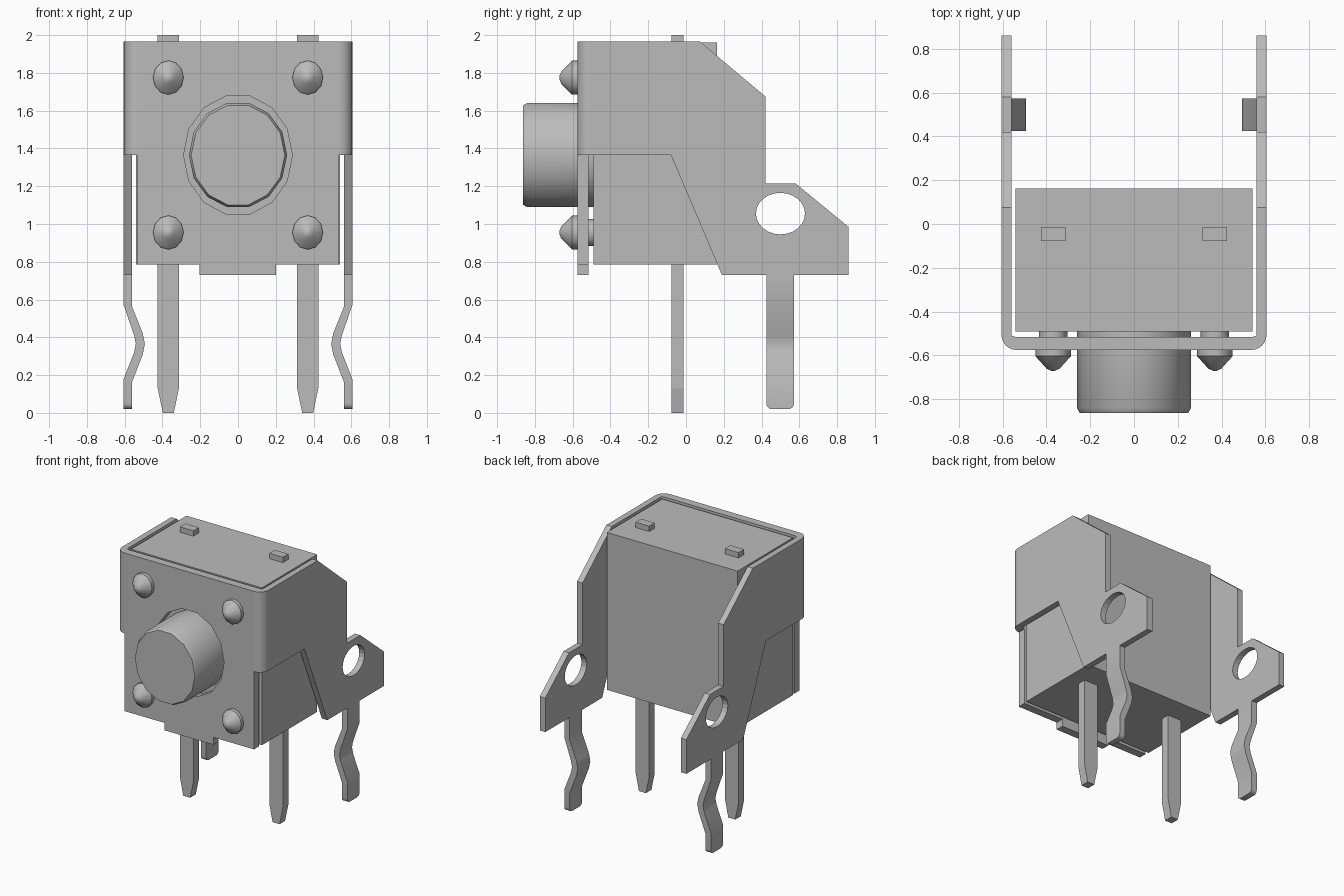
import bpy, bmesh, math
from mathutils import Vector

cube = bpy.data.objects.get("Cube")
if cube:
    bpy.data.objects.remove(cube, do_unlink=True)

grey = bpy.data.materials.new("plain grey")
grey.use_nodes = True
grey.diffuse_color = (0.5, 0.5, 0.5, 1)
grey.node_tree.nodes["Principled BSDF"].inputs["Base Color"].default_value = (0.5, 0.5, 0.5, 1)


def finish(name, bm, mirror=False, smooth=False):
    """Turn a bmesh into a named object."""
    bmesh.ops.recalc_face_normals(bm, faces=bm.faces)
    mesh = bpy.data.meshes.new(name)
    bm.to_mesh(mesh)
    bm.free()
    mesh.materials.append(grey)
    obj = bpy.data.objects.new(name, mesh)
    bpy.context.collection.objects.link(obj)
    if mirror:
        obj.modifiers.new("Mirror", 'MIRROR').use_mirror_merge = False
    if smooth:
        bpy.ops.object.select_all(action='DESELECT')
        obj.select_set(True)
        bpy.context.view_layer.objects.active = obj
        bpy.ops.object.shade_smooth_by_angle(angle=math.radians(35))
    return obj


def prism(loops, axis, start, end):
    """Extrude an outline (with optional holes) along an axis."""
    bm = bmesh.new()
    for loop in loops:
        verts = []
        for p in loop:
            co = list(p)
            co.insert(axis, start)
            verts.append(bm.verts.new(co))
        for i, v in enumerate(verts):
            bm.edges.new((v, verts[i - 1]))
    if len(loops) > 1:
        bmesh.ops.triangle_fill(bm, edges=bm.edges[:], use_beauty=True)
    else:
        bm.faces.new(bm.verts[:])
    res = bmesh.ops.extrude_face_region(bm, geom=bm.faces[:], use_keep_orig=True)
    move = Vector((0, 0, 0))
    move[axis] = end - start
    bmesh.ops.translate(bm, vec=move,
                        verts=[g for g in res["geom"] if isinstance(g, bmesh.types.BMVert)])
    return bm


def ellipse(cx, cy, rx, ry, n):
    return [(cx + rx * math.cos(math.tau * i / n), cy + ry * math.sin(math.tau * i / n))
            for i in range(n)]


def turned(cx, cz, rings, n):
    """Loft elliptical rings (y, rx, rz) along y and cap both ends."""
    bm = bmesh.new()
    rows = [[bm.verts.new((x, y, z)) for x, z in ellipse(cx, cz, rx, rz, n)]
            for y, rx, rz in rings]
    for a, b in zip(rows, rows[1:]):
        for i in range(n):
            bm.faces.new((a[i - 1], a[i], b[i], b[i - 1]))
    bm.faces.new(rows[0])
    bm.faces.new(rows[-1])
    return bm


TOP, BAND, BOTTOM, TAB = 1.965, 1.365, 0.785, 0.73

# Housing block
block = [(-0.54, -0.49), (0.54, -0.49), (0.54, 0.163), (-0.54, 0.163)]
finish("housing", prism([block], 2, BOTTOM, 1.96))

# Front of the metal cover, with button hole and lower tab
front = [(-0.535, TOP), (0.535, TOP), (0.535, BOTTOM), (0.2, BOTTOM), (0.2, TAB),
         (-0.205, TAB), (-0.205, BOTTOM), (-0.535, BOTTOM)]
finish("cover_front", prism([front, ellipse(0, BAND, 0.288, 0.32, 14)], 1, -0.575, -0.515))

# Rounded corners of the cover
arc = [math.radians(15 * i) for i in range(7)]
outer = [(0.535 + 0.07 * math.cos(a), -0.505 - 0.07 * math.sin(a)) for a in arc]
inner = [(0.535 + 0.025 * math.cos(a), -0.505 - 0.01 * math.sin(a)) for a in reversed(arc)]
finish("cover_corners", prism([outer + inner], 2, BAND, TOP), True, True)

# Side plates with bracket ears
side = [(-0.505, TOP), (0.075, TOP), (0.42, 1.675), (0.42, 1.215), (0.58, 1.215),
        (0.86, 0.985), (0.86, TAB), (0.19, TAB), (-0.08, BAND), (-0.505, BAND)]
finish("cover_sides", prism([side, ellipse(0.5, 1.055, 0.13, 0.11, 24)], 0, 0.56, 0.605), True)

# Kinked mounting legs with rounded tips
path = [(0.605, TAB), (0.605, 0.57), (0.55, 0.41), (0.541, 0.365), (0.55, 0.32),
        (0.605, 0.18), (0.605, 0.02)]
back = [(0.56, 0.02), (0.56, 0.165), (0.504, 0.31), (0.493, 0.365), (0.504, 0.42),
        (0.56, 0.56), (0.56, TAB)]
leg = prism([path + back], 1, 0.425, 0.572)
tips = [e for e in leg.edges if all(v.co.z < 0.03 for v in e.verts)
        and abs(e.verts[0].co.y - e.verts[1].co.y) < 0.01]
bmesh.ops.bevel(leg, geom=tips, offset=0.03, segments=4, profile=0.5, affect='EDGES')
finish("mounting_legs", leg, True, True)

# Contact pins running through the housing
pin = [(0.313, 2.0), (0.425, 2.0), (0.425, 0.13), (0.398, 0.0), (0.34, 0.0), (0.313, 0.13)]
finish("contact_pins", prism([pin], 1, -0.078, -0.013), True)

# Push button
finish("button", turned(0, BAND, [(-0.48, 0.26, 0.283), (-0.84, 0.26, 0.283),
                                  (-0.862, 0.248, 0.27)], 14), False, True)

# Four pegs with pointed heads
for label, z in (("upper", 1.775), ("lower", 0.955)):
    finish(label + "_pegs", turned(0.369, z, [
        (-0.48, 0.065, 0.072), (-0.57, 0.065, 0.072), (-0.575, 0.081, 0.09),
        (-0.603, 0.081, 0.09), (-0.66, 0.03, 0.033), (-0.67, 0.008, 0.009)], 12), True, True)
